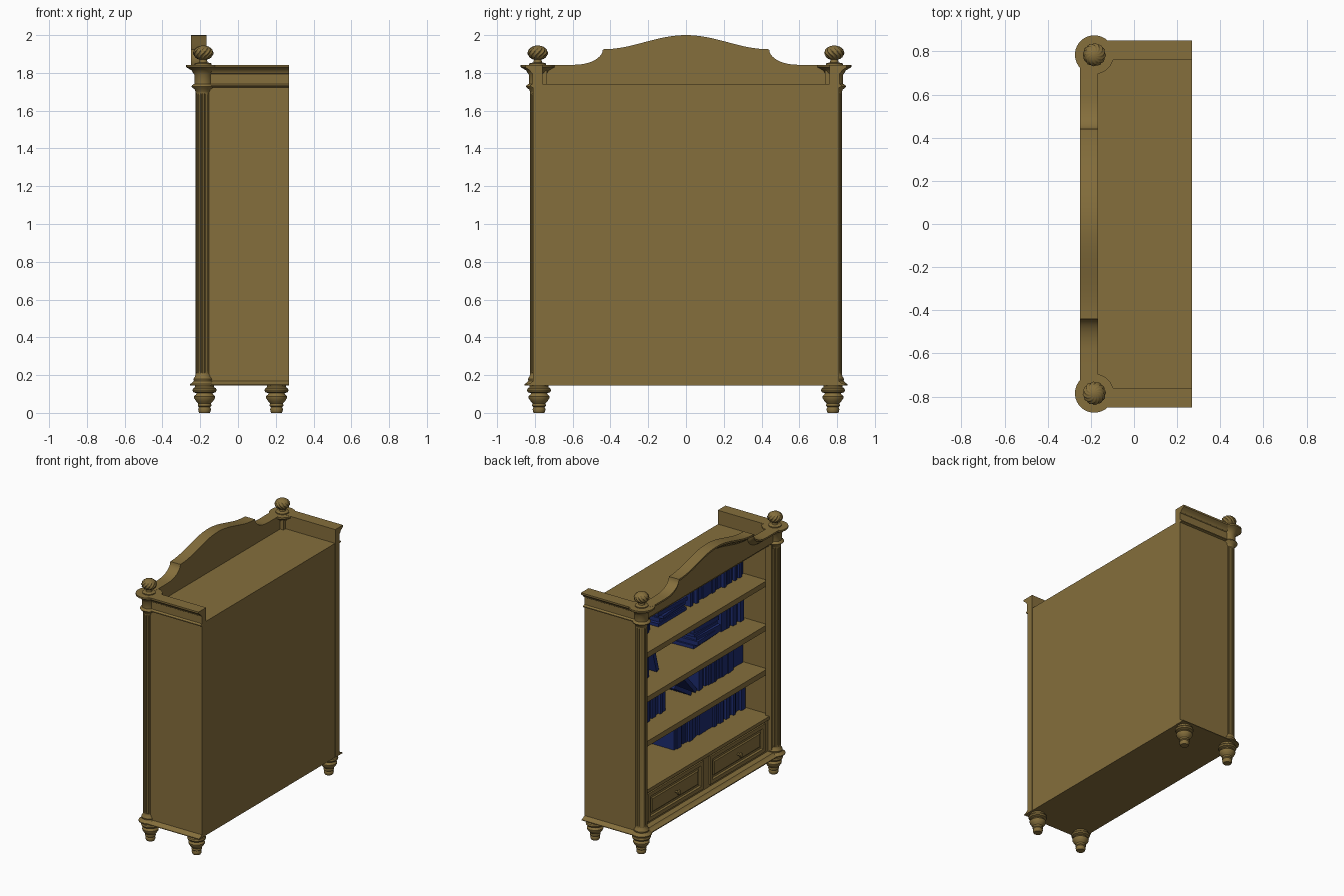
import bpy, bmesh, random
from math import sin, cos, pi, radians
from mathutils import Matrix, Vector

if "Cube" in bpy.data.objects:
    bpy.data.objects.remove(bpy.data.objects["Cube"])

random.seed(4)

def material(name, color):
    m = bpy.data.materials.new(name)
    m.diffuse_color = color
    m.use_nodes = True
    m.node_tree.nodes["Principled BSDF"].inputs["Base Color"].default_value = m.diffuse_color
    return m

WOOD = material("wood", (0.235, 0.158, 0.045, 1))
BLUE = material("book_blue", (0.012, 0.025, 0.16, 1))

def finish(bm, name, mat=WOOD):
    bmesh.ops.recalc_face_normals(bm, faces=bm.faces)
    me = bpy.data.meshes.new(name)
    bm.to_mesh(me)
    bm.free()
    me.materials.append(mat)
    ob = bpy.data.objects.new(name, me)
    bpy.context.collection.objects.link(ob)
    return ob

def add_box(bm, lo, hi, rot=None):
    lo, hi = Vector(lo), Vector(hi)
    m = Matrix.Translation((lo + hi) / 2) @ (rot or Matrix()) @ Matrix.Diagonal((*(hi - lo), 1))
    return bmesh.ops.create_cube(bm, size=1, matrix=m)["verts"]

def box(name, lo, hi):
    bm = bmesh.new()
    add_box(bm, lo, hi)
    return finish(bm, name)

def loft(name, rings, closed=False):
    """Skin equal-length rings of points; caps the ends."""
    bm = bmesh.new()
    vs = [[bm.verts.new(p) for p in r] for r in rings]
    n = len(vs[0])
    for a, b in zip(vs, vs[1:]):
        for i in range(n):
            j = (i + 1) % n
            bm.faces.new((a[i], a[j], b[j], b[i]))
    bm.faces.new(vs[0])
    bm.faces.new(vs[-1])
    return finish(bm, name)

def lathe(name, profile, loc, seg=40, shape=None, matrix=None):
    """Turned part from (radius, z) pairs; shape(angle, index) scales the radius."""
    rings = []
    for k, (r, z) in enumerate(profile):
        ring = []
        for i in range(seg):
            a = 2 * pi * i / seg
            q = r * (shape(a, k) if shape else 1)
            ring.append(Vector((q * cos(a), q * sin(a), z)))
        rings.append(ring)
    ob = loft(name, rings)
    ob.matrix_world = Matrix.Translation(loc) @ (matrix or Matrix())
    return ob

# Carcass: bottom, top, back and shelves
box("bottom_board", (-0.19, -0.80, 0.145), (0.268, 0.80, 0.17))
box("top_board", (-0.17, -0.76, 1.705), (0.268, 0.76, 1.74))
box("back_panel", (0.25, -0.76, 0.15), (0.268, 0.76, 1.74))
SHELVES = (0.435, 0.77, 1.10, 1.43)
for z in SHELVES[1:]:
    box("shelf", (-0.138, -0.76, z - 0.04), (0.25, 0.76, z))
box("drawer_case", (-0.16, -0.76, 0.165), (0.25, 0.76, 0.415))
box("drawer_case_top", (-0.172, -0.76, 0.41), (0.25, 0.76, 0.435))
front = [(-0.15, 0.145), (-0.235, 0.145), (-0.235, 0.152), (-0.215, 0.16), (-0.205, 0.172), (-0.15, 0.172)]
loft("front_base_moulding", [[(x, y, z) for x, z in front] for y in (-0.785, 0.785)])

# Side walls with base moulding and cornice, stiles, columns, finials, legs
side = [(0.76, 0.145), (0.845, 0.145), (0.845, 0.15), (0.825, 0.157), (0.81, 0.168),
        (0.81, 1.722), (0.826, 1.727), (0.826, 1.734), (0.812, 1.742), (0.812, 1.795),
        (0.82, 1.80), (0.825, 1.812), (0.84, 1.822), (0.85, 1.83), (0.85, 1.843), (0.76, 1.843)]
capital = [(0.038, 1.69), (0.045, 1.712), (0.058, 1.722), (0.062, 1.728), (0.058, 1.735),
           (0.047, 1.742), (0.047, 1.79), (0.054, 1.80), (0.06, 1.812), (0.076, 1.822),
           (0.09, 1.83), (0.09, 1.842), (0.045, 1.843), (0.045, 1.85), (0.022, 1.856), (0.02, 1.875)]
base = [(0.07, 0.145), (0.07, 0.152), (0.058, 0.16), (0.05, 0.17), (0.052, 0.18),
        (0.045, 0.19), (0.04, 0.205)]
leg = [(0.028, 0), (0.032, 0.008), (0.034, 0.02), (0.03, 0.03), (0.036, 0.036), (0.036, 0.043),
       (0.034, 0.05), (0.045, 0.062), (0.055, 0.078), (0.056, 0.088), (0.045, 0.097),
       (0.043, 0.104), (0.06, 0.11), (0.064, 0.12), (0.06, 0.13), (0.05, 0.136), (0.05, 0.15)]
shaft = [(0.04, 0.19), (0.04, 0.21), (0.04, 0.22), (0.04, 1.68), (0.04, 1.69), (0.04, 1.71)]
FLUTED = (0, 0, 1, 1, 0, 0)
flute = lambda a, k: 1 - 0.16 * FLUTED[k] * max(0, cos(14 * a)) ** 0.5
RINGS = 20
ball = [(max(0.055 * sin(pi * k / RINGS), 0.002), 1.906 - 0.039 * cos(pi * k / RINGS))
        for k in range(RINGS + 1)]

for s in (-1, 1):
    loft("side_panel", [[(x, s * y, z) for y, z in side] for x in (-0.16, 0.27)])
    box("front_stile", (-0.19, min(s * 0.735, s * 0.77), 0.15), (-0.14, max(s * 0.735, s * 0.77), 1.825))
    at = (-0.184, s * 0.785, 0)
    lathe("fluted_column", shaft, at, 112, flute)
    lathe("column_base", base, at)
    lathe("column_capital", capital, at)
    swirl = lambda a, k: 1 - 0.14 * abs(sin(6 * (a + s * 0.11 * k)))
    lathe("swirl_finial", ball, at, 96, swirl)
    for x in (-0.177, 0.204):
        lathe("turned_leg", leg, (x, s * 0.778, 0))

# Arched crest with a flared lip that follows the outline
half = [(0.44 * i / 16, 1.9625 + 0.0375 * cos(pi * i / 16)) for i in range(17)]
half += [(0.59 - 0.15 * cos(t * pi / 20), 1.925 - 0.082 * sin(t * pi / 20)) for t in range(1, 11)]
half += [(0.765, 1.843)]
outline = [(-y, z) for y, z in reversed(half[1:])] + half
lip = [(-0.167, 0), (-0.25, 0), (-0.25, -0.013), (-0.235, -0.02), (-0.222, -0.034), (-0.21, -0.042), (-0.2, -0.05)]
loft("arched_crest", [[(x, y, z + d) for x, d in lip] + [(-0.2, y, 1.735), (-0.167, y, 1.735)]
                      for y, z in outline])

# Two panelled drawers with knobs
knob = [(0.008, 0), (0.007, 0.012), (0.016, 0.018), (0.019, 0.025), (0.015, 0.032), (0.004, 0.035)]
for s in (-1, 1):
    bm = bmesh.new()
    add_box(bm, (-0.172, s * 0.365 - 0.325, 0.19), (-0.15, s * 0.365 + 0.325, 0.40))
    bm.normal_update()
    face = [f for f in bm.faces if f.normal.x < -0.9]
    for t, d in ((0.04, 0), (0.01, -0.011), (0.02, 0), (0.012, 0.007)):
        bmesh.ops.inset_region(bm, faces=face, thickness=t, depth=d)
    finish(bm, "drawer_front")
    lathe("drawer_knob", knob, (-0.172, s * 0.365, 0.295), 24, None, Matrix.Rotation(-pi / 2, 4, "Y"))

# Books
def standing(z, y0, y1):
    bm = bmesh.new()
    y = y0
    while y < y1 - 0.015:
        t = min(random.uniform(0.02, 0.045), y1 - y)
        add_box(bm, (random.uniform(0.03, 0.06), y, z),
                (0.235, y + t - 0.001, z + random.uniform(0.19, 0.255)))
        y += t
    finish(bm, "standing_books", BLUE)

def stack(z, y0, y1, count):
    bm = bmesh.new()
    for _ in range(count):
        t = random.uniform(0.02, 0.035)
        add_box(bm, (random.uniform(0.02, 0.06), y0 + random.uniform(0, 0.03), z),
                (0.235, y1 - random.uniform(0, 0.03), z + t - 0.001),
                Matrix.Rotation(random.uniform(-0.06, 0.06), 4, "Z"))
        z += t
    finish(bm, "stacked_books", BLUE)

def leaning(z, y, angle, t=0.03, h=0.23):
    a = radians(angle)
    w, k = t * cos(a) + h * abs(sin(a)), h * cos(a) + t * abs(sin(a))
    bm = bmesh.new()
    c = Vector((0.135, y + w / 2, z + k / 2))
    e = Vector((0.095, t / 2, h / 2))
    add_box(bm, c - e, c + e, Matrix.Rotation(a, 4, "X"))
    finish(bm, "leaning_book", BLUE)

z1, z2, z3, z4 = SHELVES
standing(z1, -0.75, 0.08)
standing(z2, -0.75, -0.2)
leaning(z2, -0.19, -42)
leaning(z2, -0.13, -58)
standing(z2, 0.18, 0.75)
standing(z3, -0.75, -0.48)
stack(z3, -0.46, -0.15, 5)
leaning(z3, 0.26, -16)
standing(z3, 0.36, 0.75)
standing(z4, -0.75, -0.1)
stack(z4, -0.06, 0.28, 4)
standing(z4, 0.34, 0.75)

bpy.ops.object.select_all(action="SELECT")
bpy.context.view_layer.objects.active = bpy.context.selected_objects[0]
bpy.ops.object.shade_smooth_by_angle(angle=radians(35))
